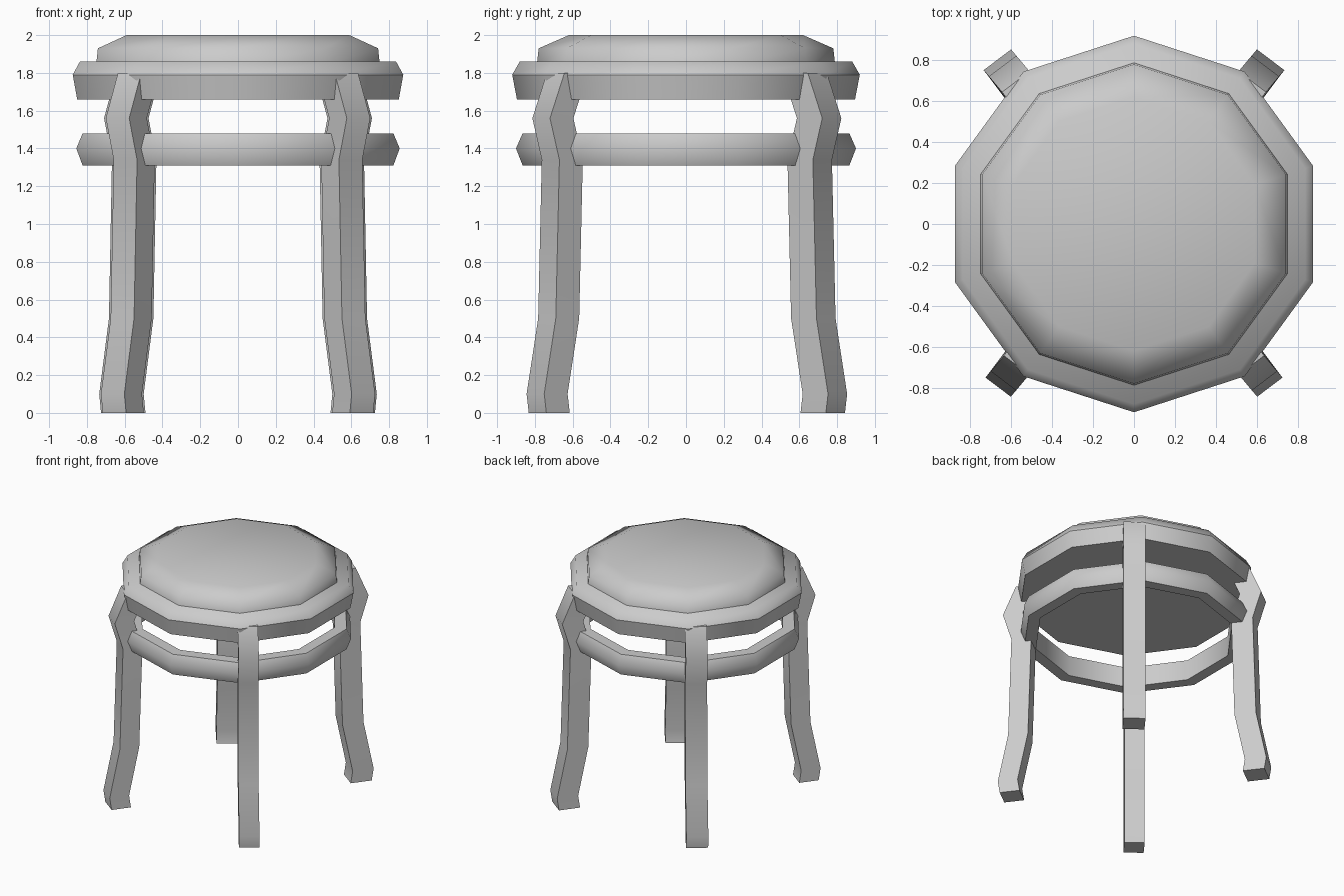
import bpy, bmesh
from math import radians, sin, cos, pi
from mathutils import Vector

cube = bpy.data.objects.get("Cube")
if cube:
    bpy.data.objects.remove(cube, do_unlink=True)

grey = bpy.data.materials.new("plain grey")
grey.use_nodes = True
grey.diffuse_color = (0.6, 0.6, 0.6, 1)
grey.node_tree.nodes["Principled BSDF"].inputs["Base Color"].default_value = (0.6, 0.6, 0.6, 1)

SIDES = 10


def finish(name, bm, angle):
    """Turn a bmesh into a shaded object."""
    bmesh.ops.recalc_face_normals(bm, faces=bm.faces)
    mesh = bpy.data.meshes.new(name)
    bm.to_mesh(mesh)
    bm.free()
    mesh.materials.append(grey)
    obj = bpy.data.objects.new(name, mesh)
    bpy.context.collection.objects.link(obj)
    bpy.ops.object.select_all(action='DESELECT')
    obj.select_set(True)
    bpy.context.view_layer.objects.active = obj
    bpy.ops.object.shade_smooth_by_angle(angle=radians(angle))
    return obj


def loft(bm, rings, closed):
    """Skin consecutive loops of points, then cap the ends or join them."""
    loops = [[bm.verts.new(p) for p in ring] for ring in rings]
    pairs = list(zip(loops, loops[1:]))
    if closed:
        pairs.append((loops[-1], loops[0]))
    n = len(loops[0])
    for a, b in pairs:
        for i in range(n):
            j = (i + 1) % n
            bm.faces.new((a[i], a[j], b[j], b[i]))
    if not closed:
        bm.faces.new(loops[0])
        bm.faces.new(loops[-1])
    return loops


def turned(name, profile, angle, closed=False, sharp=None):
    """Ten-sided turned part from (radius, height) pairs."""
    bm = bmesh.new()
    turns = [pi / 2 + 2 * pi * i / SIDES for i in range(SIDES)]
    loops = loft(bm, [[(r * cos(t), r * sin(t), z) for t in turns] for r, z in profile], closed)
    if sharp is not None:
        ring = loops[sharp]
        for i, v in enumerate(ring):
            bm.edges.get((v, ring[i - 1])).smooth = False
    return finish(name, bm, angle)


# Seat frame, cushion and the ring that ties the legs
turned("seat_frame", [(0.895, 1.66), (0.92, 1.79), (0.88, 1.86)], 70, sharp=1)
turned("seat_cushion", [(0.79, 1.84), (0.78, 1.93), (0.62, 2.0)], 70)
turned("leg_ring", [(0.77, 1.31), (0.865, 1.31), (0.9, 1.40), (0.865, 1.48), (0.77, 1.48)],
       50, closed=True)

# Legs: square section swept along a bent path of (distance out, height)
PATH = [(0.945, 0), (0.96, 0.1), (0.88, 0.5), (0.855, 1.34), (0.92, 1.56), (0.82, 1.8)]


def leg(name, side, end, size):
    out = Vector((side * cos(radians(50)), end * sin(radians(50)), 0))
    facing = Vector((side * cos(radians(53)), end * sin(radians(53)), 0)) * size / 2
    across = Vector((-facing.y, facing.x, 0))
    rings = []
    for r, z in PATH:
        c = out * r + Vector((0, 0, z))
        rings.append([c + facing + across, c - facing + across,
                      c - facing - across, c + facing - across])
    bm = bmesh.new()
    loft(bm, rings, False)
    finish(name, bm, 42)


for end, end_name, size in ((-1, "front", 0.155), (1, "back", 0.168)):
    for side, side_name in ((-1, "right"), (1, "left")):
        leg(f"{end_name}_{side_name}_leg", side, end, size)
